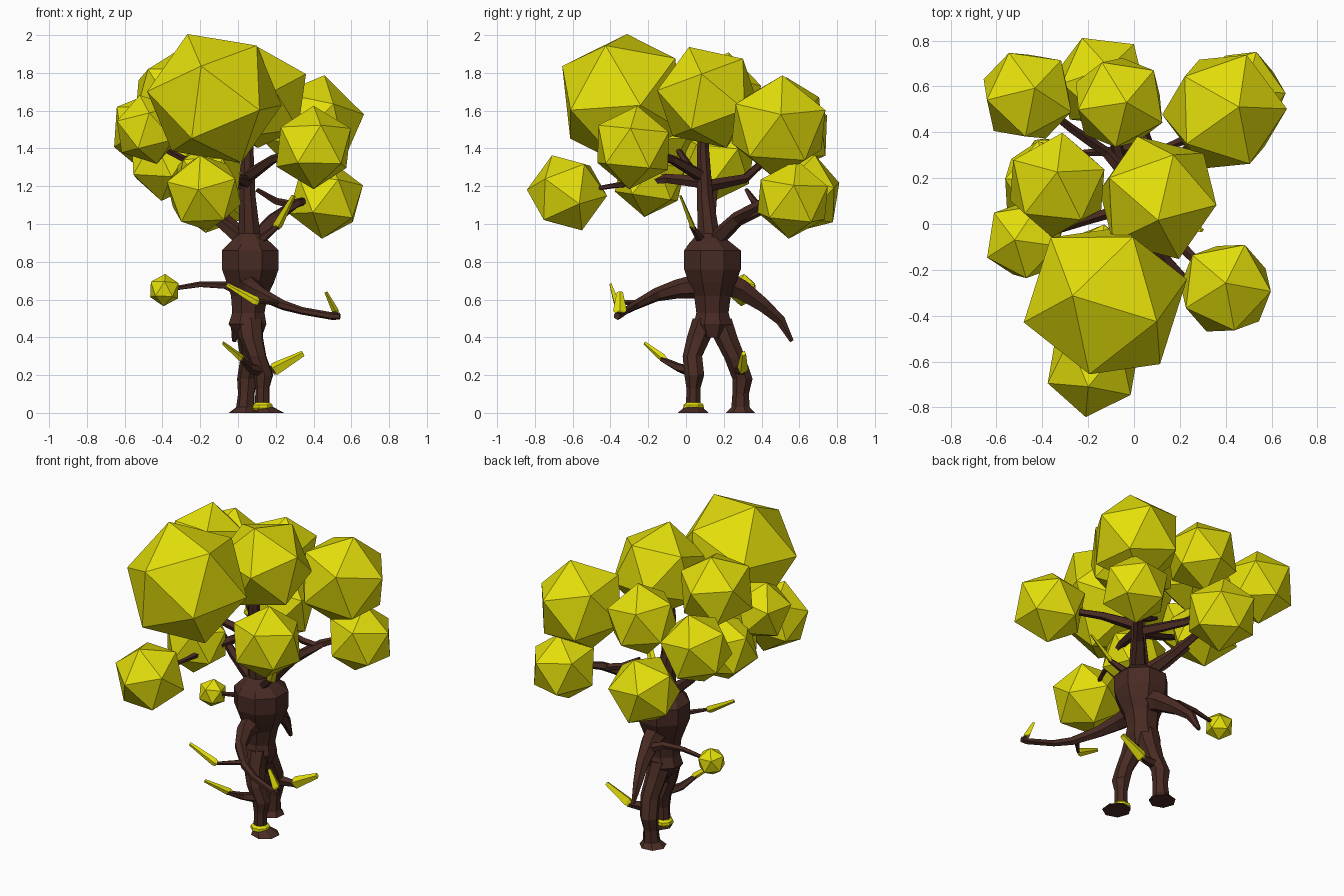
import bpy, bmesh, math
from mathutils import Vector, Matrix


def material(name, rgb):
    m = bpy.data.materials.new(name)
    m.diffuse_color = (*rgb, 1)
    return m


BARK = material("dark brown bark", (0.066, 0.024, 0.017))
LEAF = material("yellow green foliage", (0.78, 0.74, 0.003))


def finish(name, bm, mat):
    bmesh.ops.recalc_face_normals(bm, faces=bm.faces)
    me = bpy.data.meshes.new(name)
    bm.to_mesh(me)
    bm.free()
    me.materials.append(mat)
    ob = bpy.data.objects.new(name, me)
    bpy.context.collection.objects.link(ob)
    return ob


def frame(a, b):
    """Rotation with z along a and x towards b."""
    z = Vector(a).normalized()
    x = Vector(b)
    x = (x - z * x.dot(z)).normalized()
    return Matrix((x, z.cross(x), z)).transposed()


def blob(name, c, r, v1=(0.05, 0.04, 0.2), v2=(0.05, -0.2, 0.05)):
    """Icosahedron with one corner along v1 and another close to v2."""
    bm = bmesh.new()
    bmesh.ops.create_icosphere(bm, subdivisions=1, radius=r)
    corner = next(v.co.copy() for v in bm.verts if 0.1 * r < v.co.z < 0.9 * r)
    rot = frame(v1, v2) @ frame((0, 0, 1), corner).transposed()
    bm.transform(Matrix.Translation(c) @ rot.to_4x4())
    return finish(name, bm, LEAF)


def tube(name, pts, sides=6, mat=BARK, flat=1.0, side=(0.3, 0.9, 0.2), level=False):
    """Faceted limb through (x, y, z, radius) points."""
    bm = bmesh.new()
    ps = [Vector(p[:3]) for p in pts]
    rings = []
    for i, p in enumerate(ps):
        t = ps[min(i + 1, len(ps) - 1)] - ps[max(i - 1, 0)]
        m = frame((0, 0, 1) if level else t, side)
        rings.append([bm.verts.new(p + m @ Vector((
            math.cos(k * math.tau / sides) * pts[i][3],
            math.sin(k * math.tau / sides) * pts[i][3] * flat, 0)))
            for k in range(sides)])
    for a, b in zip(rings, rings[1:]):
        for k in range(sides):
            n = (k + 1) % sides
            bm.faces.new((a[k], a[n], b[n], b[k]))
    bm.faces.new(rings[0][::-1])
    bm.faces.new(rings[-1])
    return finish(name, bm, mat)


def leaf(name, a, b, w=0.026, side=(0.2, 0.3, 1), flat=0.5):
    a, b = Vector(a), Vector(b)
    m = a.lerp(b, 0.1)
    tube(name, [(*a, w * 0.7), (*m, w), (*b, w * 0.45)], 4, LEAF, flat, side)


# Foliage: centre, radius, two corner directions
crown = [
    ("front_crown", (-0.125, -0.335, 1.665), 0.37, (-0.13, 0.02, 0.31), (-0.04, -0.35, 0.1)),
    ("middle_crown", (0.105, 0.115, 1.67), 0.285, (0, -0.1, 0.27), (0.28, 0, 0.04)),
    ("back_right_crown", (0.395, 0.49, 1.515), 0.28, (0.06, 0.02, 0.26), (0.27, 0.01, 0.03)),
    ("front_right_clump", (0.40, -0.28, 1.405), 0.222, (0, 0.02, 0.2), (0.04, -0.2, 0.05)),
    ("low_front_clump", (-0.18, -0.63, 1.165), 0.215, (-0.02, -0.08, 0.2), (-0.03, -0.2, 0.04)),
    ("low_right_clump", (0.465, 0.565, 1.13), 0.21, (0.02, 0.02, 0.2), (0.2, 0, 0.02)),
    ("low_back_clump", (-0.14, 0.62, 1.16), 0.218, (0.03, 0.06, 0.2), (-0.1, 0.2, 0.03)),
    ("back_left_clump", (-0.465, 0.56, 1.49), 0.22, (0.03, 0.03, 0.2), (-0.1, 0.2, 0.03)),
    ("back_clump", (-0.065, 0.53, 1.56), 0.22, (0.03, 0, 0.2), (-0.1, 0.2, 0.03)),
    ("left_clump", (-0.335, 0.17, 1.68), 0.235, (0, 0.05, 0.2), (-0.2, 0.1, 0.03)),
    ("far_left_clump", (-0.475, -0.07, 1.50), 0.188, (-0.05, 0, 0.2), (0.02, -0.2, 0.05)),
    ("low_left_clump", (-0.385, 0.17, 1.33), 0.21, (0.02, 0.02, 0.2), (-0.2, 0.02, 0.03)),
    ("inner_front_clump", (-0.16, -0.19, 1.235), 0.20, (0, 0.03, 0.2), (0.1, -0.2, 0.03)),
    ("arm_clump", (-0.39, 0.30, 0.65), 0.086, (0.01, 0.02, 0.2), (0, -0.2, 0.03)),
]
for args in crown:
    blob(*args)

# Trunk: waist, swollen bulb, slim column
tube("trunk", [(0.06, 0.14, 0.40, 0.07), (0.05, 0.14, 0.47, 0.108),
               (0.055, 0.14, 0.53, 0.092), (0.06, 0.14, 0.62, 0.105),
               (0.065, 0.14, 0.69, 0.135), (0.065, 0.14, 0.76, 0.162),
               (0.065, 0.14, 0.86, 0.162), (0.065, 0.13, 0.895, 0.125),
               (0.06, 0.12, 0.95, 0.062), (0.05, 0.10, 1.15, 0.046),
               (0.05, 0.09, 1.40, 0.034), (0.06, 0.10, 1.60, 0.025)],
     8, level=True, side=(1, 0.41, 0))

# Legs with flared feet
tube("front_leg", [(0.06, 0.11, 0.50, 0.075), (0.07, 0.07, 0.40, 0.066),
                   (0.10, 0.035, 0.30, 0.053), (0.135, 0.045, 0.20, 0.054),
                   (0.13, 0.04, 0.13, 0.038), (0.13, 0.04, 0.04, 0.04),
                   (0.145, 0.04, 0.025, 0.055), (0.165, 0.04, 0, 0.085)], 7, level=True)
tube("back_leg", [(0.05, 0.17, 0.50, 0.075), (0.06, 0.21, 0.40, 0.066),
                  (0.07, 0.26, 0.29, 0.058), (0.05, 0.30, 0.18, 0.055),
                  (0.045, 0.29, 0.10, 0.045), (0.04, 0.29, 0.03, 0.05),
                  (0.03, 0.29, 0, 0.08)], 7, level=True)
tube("ankle_ring", [(0.13, 0.04, 0.012, 0.048), (0.13, 0.04, 0.025, 0.058),
                    (0.13, 0.04, 0.042, 0.056), (0.13, 0.04, 0.054, 0.042)], 8, LEAF, level=True)

# Arms
tube("front_arm", [(0.06, 0.06, 0.67, 0.065), (0.08, -0.05, 0.655, 0.05),
                   (0.13, -0.16, 0.625, 0.036), (0.24, -0.27, 0.57, 0.026),
                   (0.34, -0.32, 0.54, 0.02), (0.50, -0.36, 0.512, 0.02),
                   (0.54, -0.365, 0.512, 0.018)], 6, side=(0, 0, 1))
tube("back_arm", [(0.06, 0.20, 0.69, 0.075), (0.045, 0.29, 0.655, 0.06),
                  (0.02, 0.41, 0.57, 0.042), (-0.01, 0.50, 0.49, 0.03),
                  (-0.02, 0.56, 0.38, 0.012)], 6, side=(1, 0, 0))

# Side twigs, paths of (x, y, z, radius)
twigs = {
    "arm_clump_twig": [(0.03, 0.33, 0.63, 0.03), (-0.07, 0.32, 0.675, 0.022),
                       (-0.2, 0.31, 0.68, 0.016), (-0.36, 0.30, 0.655, 0.011)],
    "hand_twig": [(0.52, -0.365, 0.515, 0.016), (0.51, -0.35, 0.55, 0.012)],
    "forearm_twig": [(0.22, -0.25, 0.58, 0.018), (0.11, -0.37, 0.59, 0.01)],
    "front_leg_twig": [(0.12, 0.03, 0.22, 0.032), (0.06, -0.04, 0.24, 0.024),
                       (0.02, -0.13, 0.285, 0.014)],
    "back_leg_twig": [(0.06, 0.28, 0.23, 0.035), (0.20, 0.30, 0.225, 0.02)],
    "shoulder_twig": [(0.09, 0.10, 0.89, 0.03), (0.21, 0.03, 0.99, 0.014)],
}
for name, path in twigs.items():
    tube(name, path, 5)

# Single blade leaves
leaf("hand_leaf", (0.52, -0.35, 0.53), (0.465, -0.35, 0.64), 0.036, (0, 1, 0))
leaf("forearm_leaf", (0.11, -0.37, 0.585), (-0.06, -0.40, 0.68), 0.024)
leaf("front_leg_leaf", (0.03, -0.11, 0.28), (-0.08, -0.22, 0.37), 0.022)
leaf("back_leg_leaf", (0.18, 0.30, 0.225), (0.345, 0.305, 0.315), 0.036, flat=0.85)
leaf("shoulder_leaf", (0.20, 0.04, 0.975), (0.295, -0.03, 1.15), 0.028, (1, 0.3, 0))

# Branches from the column into the foliage
branches = [
    [(0.08, 0.14, 0.90, 0.05), (0.19, 0.27, 1.03, 0.035), (0.31, 0.40, 1.11, 0.026), (0.42, 0.53, 1.14, 0.015)],
    [(0.29, 0.38, 1.10, 0.022), (0.20, 0.36, 1.12, 0.02), (0.10, 0.32, 1.18, 0.012)],
    [(0.05, 0.09, 1.25, 0.036), (0.18, -0.07, 1.34, 0.025), (0.36, -0.25, 1.40, 0.016)],
    [(0.05, 0.10, 1.22, 0.035), (0.0, -0.10, 1.24, 0.026), (-0.10, -0.40, 1.20, 0.014), (-0.17, -0.58, 1.17, 0.01)],
    [(0.05, 0.14, 0.90, 0.05), (-0.06, 0.28, 1.02, 0.03), (-0.13, 0.55, 1.14, 0.018)],
    [(0.05, 0.11, 1.20, 0.034), (-0.12, 0.31, 1.24, 0.025), (-0.28, 0.42, 1.34, 0.02), (-0.43, 0.54, 1.46, 0.014)],
    [(0.04, 0.12, 0.90, 0.045), (-0.12, 0.13, 1.03, 0.028), (-0.35, 0.16, 1.28, 0.016)],
    [(0.05, 0.10, 1.20, 0.032), (-0.2, 0.02, 1.30, 0.022), (-0.44, -0.06, 1.42, 0.014)],
]
for i, path in enumerate(branches):
    tube(f"branch_{i + 1}", path, 5)
